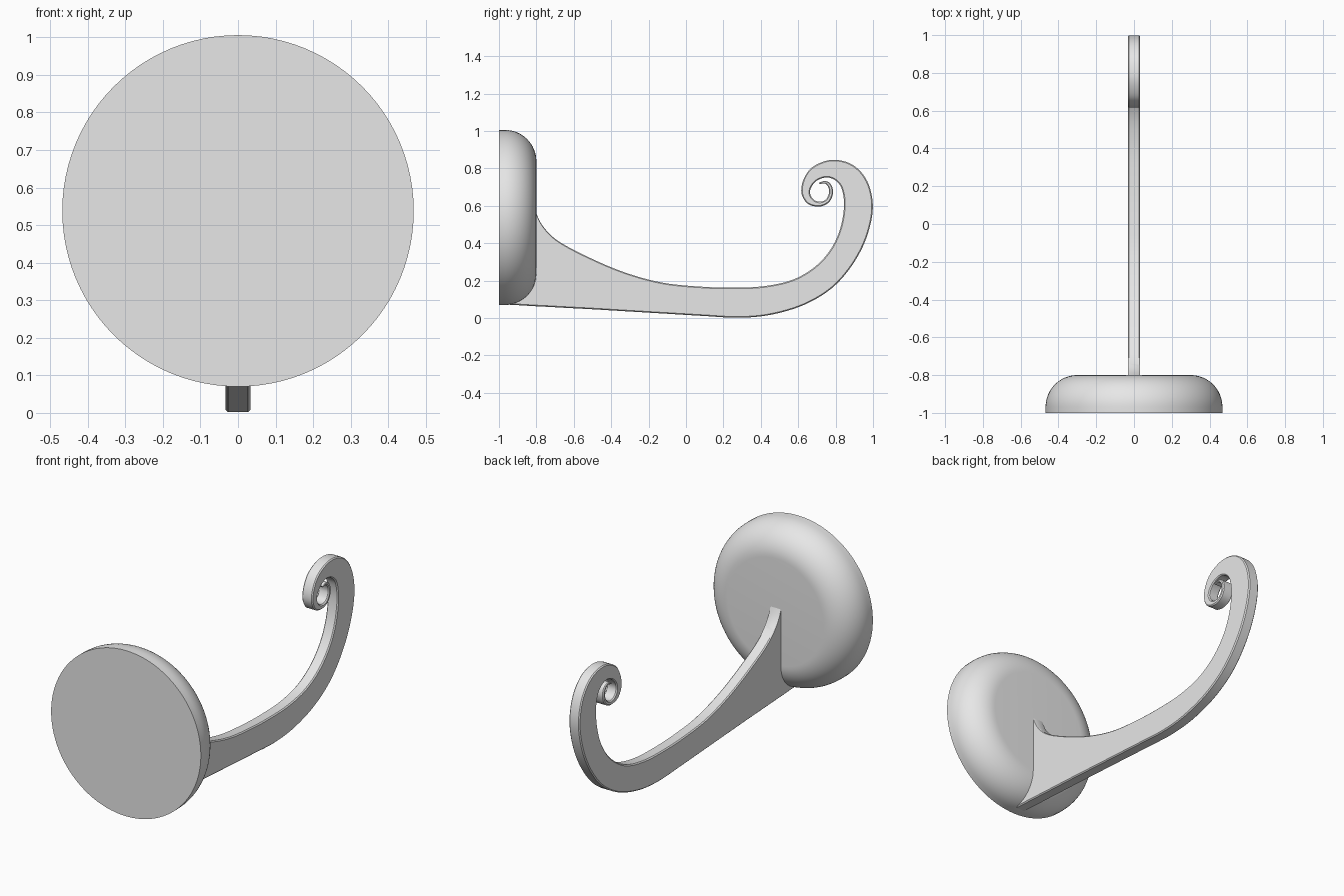
import bpy, bmesh, math
from mathutils import Vector

cube = bpy.data.objects.get("Cube")
if cube:
    bpy.data.objects.remove(cube, do_unlink=True)

# Single grey finish
grey = bpy.data.materials.new("light grey")
grey.use_nodes = True
grey.diffuse_color = (0.8, 0.8, 0.8, 1)
grey.node_tree.nodes["Principled BSDF"].inputs["Base Color"].default_value = (0.8, 0.8, 0.8, 1)


def skin_rings(name, rings, angle):
    """Join closed rings of points into a capped solid."""
    bm = bmesh.new()
    loops = [[bm.verts.new(p) for p in ring] for ring in rings]
    n = len(loops[0])
    for a, b in zip(loops, loops[1:]):
        for i in range(n):
            j = (i + 1) % n
            bm.faces.new((a[i], a[j], b[j], b[i]))
    bm.faces.new(loops[0][::-1])
    bm.faces.new(loops[-1])
    bmesh.ops.recalc_face_normals(bm, faces=bm.faces)
    mesh = bpy.data.meshes.new(name)
    bm.to_mesh(mesh)
    bm.free()
    mesh.materials.append(grey)
    obj = bpy.data.objects.new(name, mesh)
    bpy.context.collection.objects.link(obj)
    bpy.ops.object.select_all(action='DESELECT')
    obj.select_set(True)
    bpy.context.view_layer.objects.active = obj
    bpy.ops.object.shade_smooth_by_angle(angle=math.radians(angle))
    return obj


def smooth_path(keys, steps):
    """Catmull-Rom curve through the key points."""
    pts = [Vector(k) for k in keys]
    pts = [2 * pts[0] - pts[1]] + pts + [2 * pts[-1] - pts[-2]]
    out = []
    for p0, p1, p2, p3 in zip(pts, pts[1:], pts[2:], pts[3:]):
        for s in range(steps):
            t = s / steps
            out.append(0.5 * (2 * p1 + (p2 - p0) * t + (2 * p0 - 5 * p1 + 4 * p2 - p3) * t * t
                              + (3 * p1 - p0 - 3 * p2 + p3) * t ** 3))
    return out + [pts[-2]]


# Wall plate: round disc, flat at the front, rounded rim at the back
R, ROUND, CENTRE_Z, SIDES = 0.468, 0.168, 0.538, 96
profile = [(R, -1.0)]
for k in range(17):
    a = math.pi / 2 * k / 16
    profile.append((R - ROUND + ROUND * math.cos(a), -0.8 - ROUND + ROUND * math.sin(a)))
skin_rings("wall_plate", [
    [(r * math.cos(2 * math.pi * i / SIDES), y, CENTRE_Z + r * math.sin(2 * math.pi * i / SIDES))
     for i in range(SIDES)] for r, y in profile], 40)

# Hook arm: matching (y, z) points on the outer and inner edges, root to curl
edges = [
    ((-.99, .074), (-.86, .72)), ((-.9, .069), (-.82, .63)), ((-.8, .063), (-.8, .56)),
    ((-.72, .059), (-.76, .485)), ((-.65, .055), (-.68, .41)), ((-.5, .047), (-.52, .325)),
    ((-.3, .035), (-.33, .245)), ((-.1, .023), (-.13, .19)), ((.1, .011), (.08, .168)),
    ((.28, .002), (.26, .163)), ((.45, .017), (.42, .171)), ((.63, .07), (.57, .205)),
    ((.78, .16), (.69, .275)), ((.89, .285), (.775, .37)), ((.965, .43), (.825, .48)),
    ((.999, .59), (.845, .60)), ((.97, .73), (.833, .69)), ((.89, .82), (.80, .735)),
    ((.78, .846), (.752, .752)), ((.68, .81), (.70, .735)), ((.63, .745), (.67, .70)),
    ((.617, .67), (.664, .665)), ((.65, .612), (.682, .634)), ((.713, .596), (.715, .622)),
    ((.765, .62), (.748, .635)), ((.786, .67), (.765, .672)), ((.775, .715), (.758, .705)),
    ((.745, .733), (.74, .72)), ((.71, .724), (.715, .716))]
outer = smooth_path([e[0] for e in edges], 6)
inner = smooth_path([e[1] for e in edges], 6)
HALF = 0.033
rings = []
for o, i in zip(outer, inner):
    width = (i - o).length
    c = min(0.006, width * 0.25)          # small chamfer on the long edges
    f = c / width
    section = [(-HALF + c, 0), (HALF - c, 0), (HALF, f), (HALF, 1 - f),
               (HALF - c, 1), (-HALF + c, 1), (-HALF, 1 - f), (-HALF, f)]
    rings.append([(x, *o.lerp(i, t)) for x, t in section])
skin_rings("hook_arm", rings, 30)
